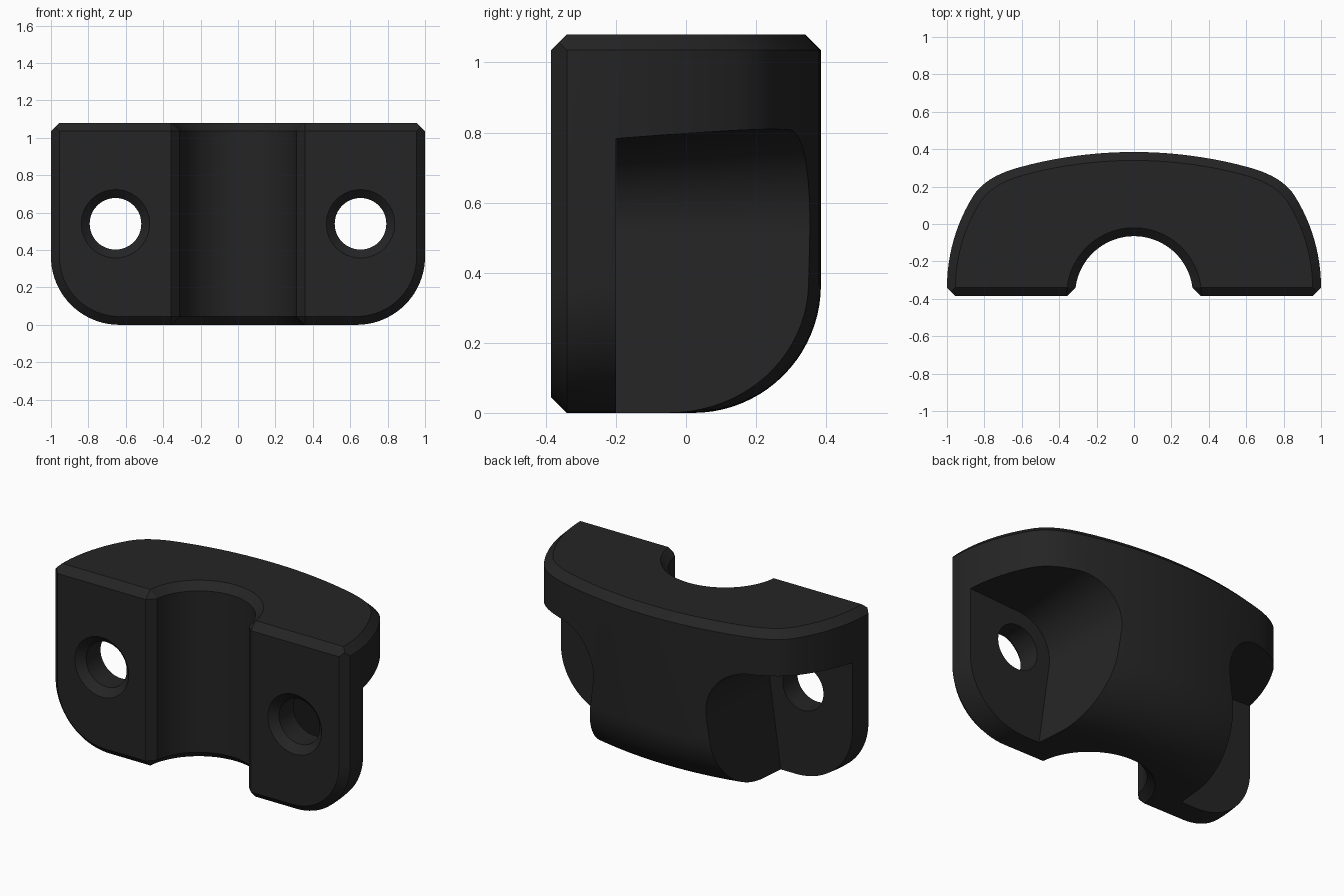
import bpy, bmesh
from math import sin, cos, radians, sqrt

if "Cube" in bpy.data.objects:
    bpy.data.objects.remove(bpy.data.objects["Cube"])

C = 0.045          # chamfer size
H = 1.08           # height
R = 0.365          # large lower edge radius
FRONT, DEPTH = -0.385, 0.77


def loft(name, rings):
    """Closed solid through rings of equal point count."""
    bm = bmesh.new()
    loops = [[bm.verts.new(p) for p in ring] for ring in rings]
    n = len(loops[0])
    for a, b in zip(loops, loops[1:]):
        for i in range(n):
            j = (i + 1) % n
            bm.faces.new((a[i], a[j], b[j], b[i]))
    bm.faces.new(loops[0])
    bm.faces.new(loops[-1])
    bmesh.ops.recalc_face_normals(bm, faces=bm.faces)
    me = bpy.data.meshes.new(name)
    bm.to_mesh(me)
    bm.free()
    ob = bpy.data.objects.new(name, me)
    bpy.context.collection.objects.link(ob)
    return ob


def arc(cx, cy, r, a0, a1, n):
    return [(cx + r * cos(radians(a0 + (a1 - a0) * i / n)),
             cy + r * sin(radians(a0 + (a1 - a0) * i / n))) for i in range(n + 1)]


def combine(ob, tool, op):
    tool.hide_render = True
    m = ob.modifiers.new(op, 'BOOLEAN')
    m.operation, m.solver, m.object = op, 'EXACT', tool
    bpy.context.view_layer.objects.active = ob
    bpy.ops.object.modifier_apply(modifier=m.name)
    bpy.data.objects.remove(tool)


# Plan outline: side arc, blended corner, shallow back arc, mirrored
half = [(1.0, FRONT)] + arc(0.075, -0.34, 0.925, 0, 32, 12)
p0, p1, p2 = half[-1], (0.795, 0.253), (0.62, 0.301)
for i in range(1, 11):
    t = i / 10
    half.append(tuple((1 - t) ** 2 * a + 2 * t * (1 - t) * b + t * t * c
                      for a, b, c in zip(p0, p1, p2)))
for i in range(1, 11):
    x = 0.62 * (1 - i / 10)
    half.append((x, 0.385 - 2.34 + sqrt(2.34 ** 2 - x * x)))
plan = half + [(-x, y) for x, y in reversed(half[:-1])]


def plan_ring(inset, z):
    sy = (DEPTH - inset) / DEPTH
    return [(x * (1 - inset), FRONT + (y - FRONT) * sy, z) for x, y in plan]


# Body: large rounding around the lower edge, chamfer at the top
rings = []
for i in range(21):
    a = radians(90 * i / 20)
    rings.append(plan_ring(R * (1 - sin(a)), R * (1 - cos(a))))
rings += [plan_ring(0, H - C), plan_ring(C, H)]
body = loft("clamp_body", rings)


# Front chamfer following the front silhouette
def front_ring(e, y):
    pts = [(1 + e, H + e)]
    pts += arc(1 - R, R, R + e, 0, -90, 20)
    pts += arc(R - 1, R, R + e, -90, -180, 20)
    pts += [(-1 - e, H + e)]
    return [(x, y, z) for x, z in pts]


combine(body, loft("front_chamfer", [front_ring(-C - 0.02, FRONT - 0.02),
                                     front_ring(0.1, FRONT + C + 0.1),
                                     front_ring(0.1, 0.6)]), 'INTERSECT')


# Pipe groove with flared edges
def groove_ring(e, z):
    pts = [(0.412 + e, -0.44), (0.312 + e, -0.34)]
    pts += arc(0, -0.38, 0.315 + e, 10, 170, 40)
    pts += [(-0.312 - e, -0.34), (-0.412 - e, -0.44)]
    return [(x, y, z) for x, y in pts]


combine(body, loft("groove", [groove_ring(C + 0.05, -0.05), groove_ring(0, C),
                              groove_ring(0, H - C), groove_ring(C + 0.05, H + 0.05)]),
        'DIFFERENCE')


# Tapered pocket section behind each screw hole, open to the side and bottom
def pocket_ring(side, r, y):
    pts = arc(0.655, 0.54, r, 93, 188, 28)
    (x0, z0), (x1, z1) = pts[0], pts[-1]
    pts = [(1.3, z0 + (1.3 - x0) * 0.0524)] + pts
    pts += [(x1 + (z1 + 0.3) * 0.1405, -0.3), (1.3, -0.3)]
    return [(side * x, y, z) for x, z in pts]


def hole_ring(side, r, y):
    return [(side * 0.655 + x, y, 0.54 + z) for x, z in arc(0, 0, r, 0, 360, 48)[:-1]]


for s in (1, -1):
    combine(body, loft("pocket", [pocket_ring(s, 0.225, -0.2),
                                  pocket_ring(s, 0.295, 0.6)]), 'DIFFERENCE')
    combine(body, loft("screw_hole", [hole_ring(s, 0.233, FRONT - 0.05),
                                      hole_ring(s, 0.138, FRONT + C),
                                      hole_ring(s, 0.138, -0.1)]), 'DIFFERENCE')

# Single dark plastic colour
mat = bpy.data.materials.new("dark_plastic")
mat.diffuse_color = (0.018, 0.018, 0.018, 1)
mat.use_nodes = True
mat.node_tree.nodes["Principled BSDF"].inputs["Base Color"].default_value = mat.diffuse_color
body.data.materials.clear()
body.data.materials.append(mat)
for p in body.data.polygons:
    p.material_index = 0

# Smooth curved walls, crisp chamfers
bpy.ops.object.select_all(action='DESELECT')
body.select_set(True)
bpy.context.view_layer.objects.active = body
bpy.ops.object.shade_smooth_by_angle(angle=radians(25))
